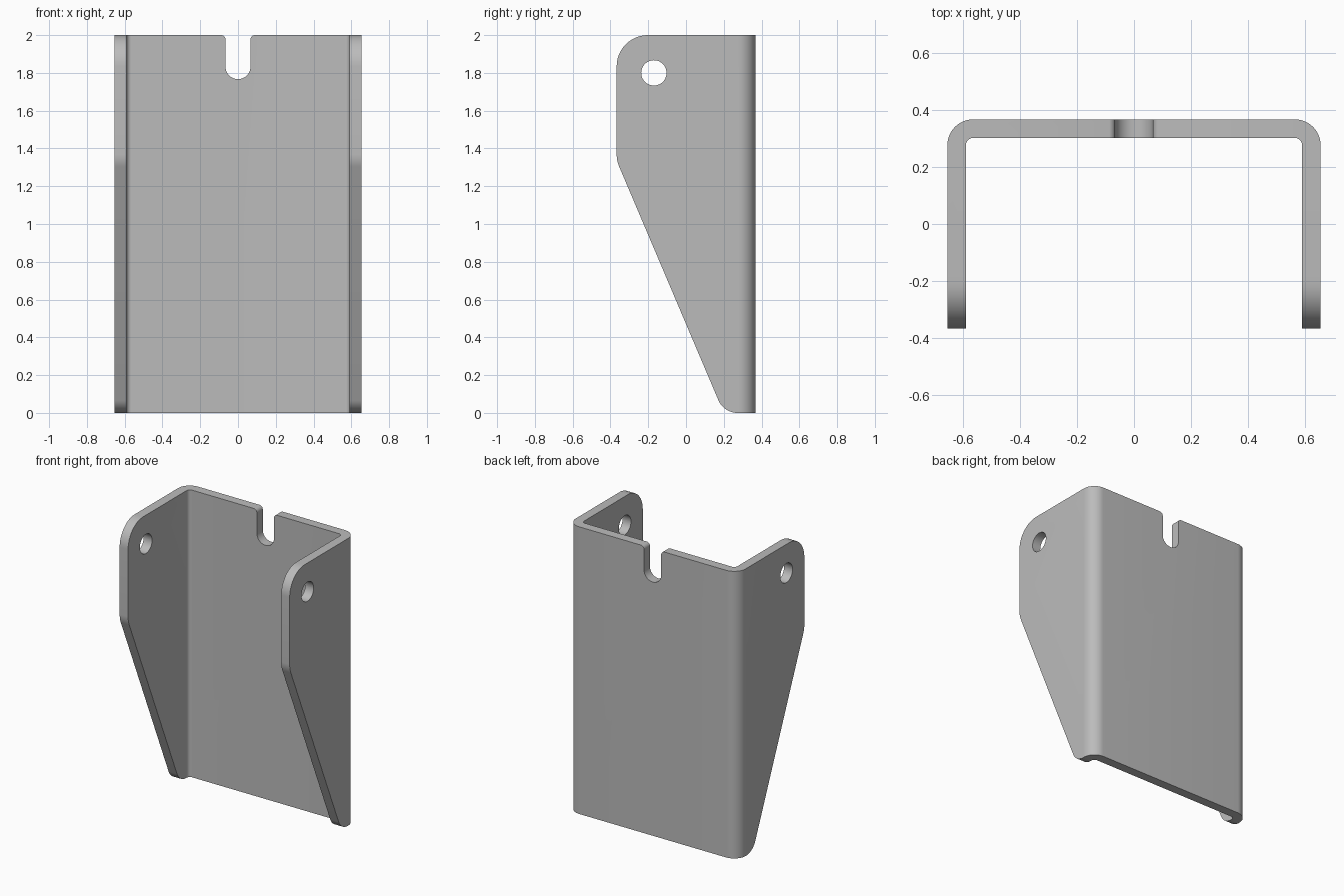
import bpy, bmesh
from math import sin, tan
from mathutils import Vector

if "Cube" in bpy.data.objects:
    bpy.data.objects.remove(bpy.data.objects["Cube"])

HALF_W, HALF_D, HEIGHT, SHEET = 0.655, 0.367, 2.0, 0.065


def rounded(corners, steps=12):
    """Outline from (u, v, radius) corners, each turned into a true arc."""
    out = []
    for i, (u, v, r) in enumerate(corners):
        p = Vector((u, v))
        if r == 0:
            out.append(p)
            continue
        a = (Vector(corners[i - 1][:2]) - p).normalized()
        b = (Vector(corners[(i + 1) % len(corners)][:2]) - p).normalized()
        half = a.angle(b) / 2
        centre = p + (a + b).normalized() * r / sin(half)
        start = (p + a * r / tan(half) - centre).normalized()
        end = (p + b * r / tan(half) - centre).normalized()
        out += [centre + start.slerp(end, k / steps) * r for k in range(steps + 1)]
    return out


def prism(name, outline, place, low, high):
    """Extrude an outline from low to high; place maps (u, v, w) to a point."""
    bm = bmesh.new()
    face = bm.faces.new([bm.verts.new(place(p.x, p.y, low)) for p in outline])
    top = bmesh.ops.extrude_face_region(bm, geom=[face])["geom"]
    shift = Vector(place(0, 0, high)) - Vector(place(0, 0, low))
    bmesh.ops.translate(bm, vec=shift, verts=[g for g in top if isinstance(g, bmesh.types.BMVert)])
    bmesh.ops.recalc_face_normals(bm, faces=bm.faces)
    mesh = bpy.data.meshes.new(name)
    bm.to_mesh(mesh)
    bm.free()
    obj = bpy.data.objects.new(name, mesh)
    bpy.context.collection.objects.link(obj)
    return obj


def along_x(u, v, w):
    return (w, u, v)


def along_y(u, v, w):
    return (u, w, v)


def along_z(u, v, w):
    return (u, v, w)


def apply_boolean(target, cutter, operation):
    cutter.hide_render = True
    mod = target.modifiers.new("cut", "BOOLEAN")
    mod.operation, mod.object, mod.solver = operation, cutter, "EXACT"
    bpy.context.view_layer.objects.active = target
    bpy.ops.object.modifier_apply(modifier=mod.name)
    bpy.data.objects.remove(cutter)


# Bent sheet: U-shaped plan, open at the front
inner_w, inner_d = HALF_W - SHEET, HALF_D - SHEET
front = -HALF_D - 0.1
plan = rounded([
    (-HALF_W, front, 0), (-HALF_W, HALF_D, 0.09), (HALF_W, HALF_D, 0.09), (HALF_W, front, 0),
    (inner_w, front, 0), (inner_w, inner_d, 0.025), (-inner_w, inner_d, 0.025), (-inner_w, front, 0)])
bracket = prism("bracket", plan, along_z, -0.1, HEIGHT + 0.1)

# Tapered side outline trims both flanges at once
side = rounded([
    (0.5, 0, 0), (0.2, 0, 0.11), (-HALF_D, 1.335, 0.165),
    (-HALF_D, HEIGHT, 0.165), (0.5, HEIGHT, 0)])
apply_boolean(bracket, prism("side_trim", side, along_x, -1, 1), "INTERSECT")

# Pin hole through both flanges
r = 0.067
hole = rounded([(-0.17 + a * r, 1.8 + b * r, r * 0.999)
                for a, b in ((-1, -1), (1, -1), (1, 1), (-1, 1))])
apply_boolean(bracket, prism("pin_hole", hole, along_x, -1, 1), "DIFFERENCE")

# Round-bottomed notch with eased mouth in the back panel
left = [(-0.1, 2.1, 0), (-0.1, 2.001, 0), (-0.066, 1.999, 0.025), (-0.066, 1.767, 0.0655)]
notch = rounded(left + [(-u, v, rad) for u, v, rad in reversed(left)])
apply_boolean(bracket, prism("notch", notch, along_y, 0.1, 0.6), "DIFFERENCE")

# Plain grey metal, smooth bends and crisp edges
grey = bpy.data.materials.new("grey_metal")
grey.use_nodes = True
colour = (0.5, 0.5, 0.5, 1)
grey.diffuse_color = colour
grey.node_tree.nodes["Principled BSDF"].inputs["Base Color"].default_value = colour
bracket.data.materials.clear()
bracket.data.materials.append(grey)
for poly in bracket.data.polygons:
    poly.material_index = 0
bpy.ops.object.select_all(action="DESELECT")
bracket.select_set(True)
bpy.context.view_layer.objects.active = bracket
bpy.ops.object.shade_smooth_by_angle(angle=0.5)
